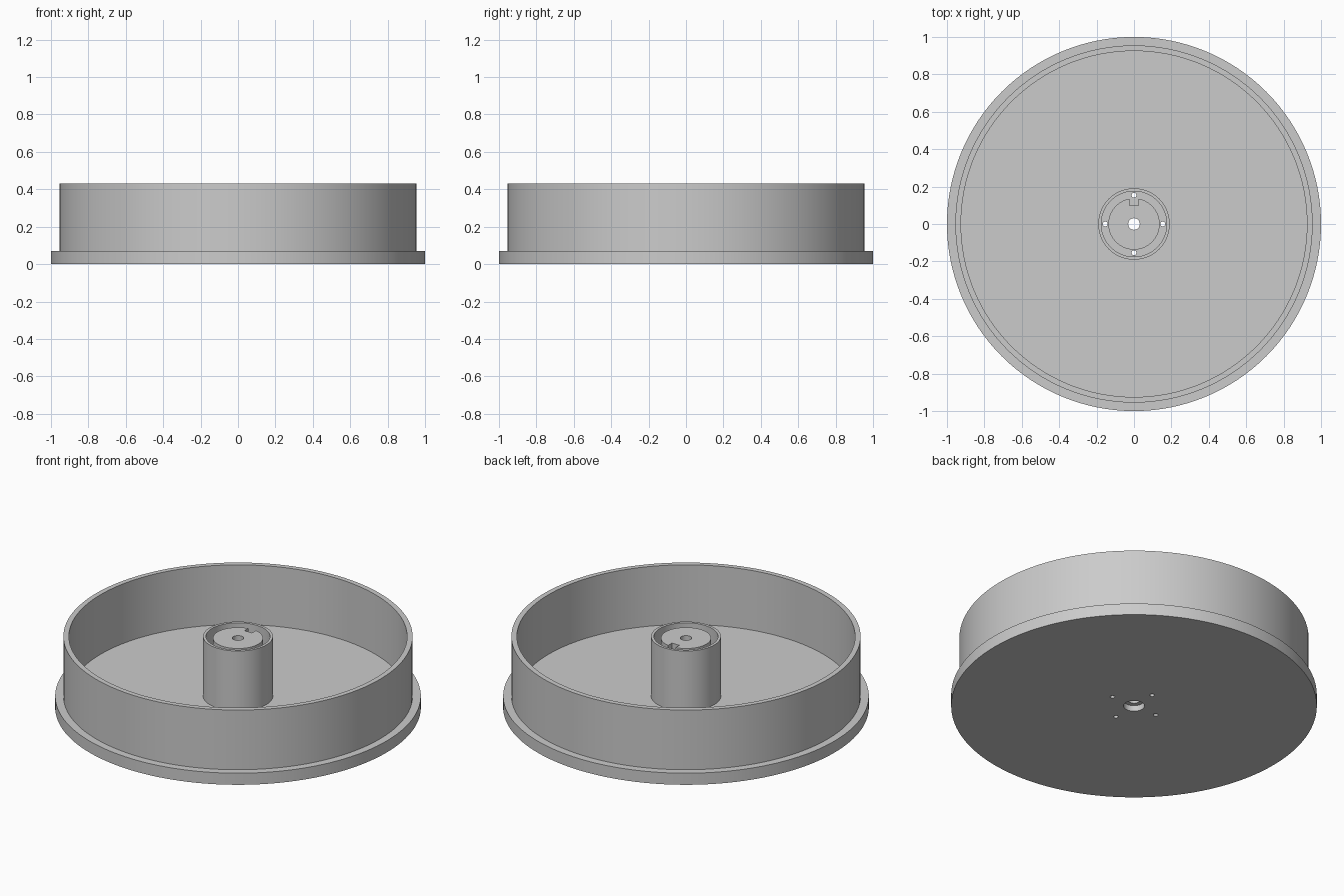
import bpy, bmesh, math
from mathutils import Matrix, Vector

old = bpy.data.objects.get("Cube")
if old:
    bpy.data.objects.remove(old, do_unlink=True)

grey = bpy.data.materials.new("plain grey")
grey.use_nodes = True
COLOUR = (0.6, 0.6, 0.6, 1)
grey.diffuse_color = COLOUR
grey.node_tree.nodes["Principled BSDF"].inputs["Base Color"].default_value = COLOUR


def finish(name, bm):
    bmesh.ops.recalc_face_normals(bm, faces=bm.faces)
    mesh = bpy.data.meshes.new(name)
    bm.to_mesh(mesh)
    bm.free()
    mesh.materials.append(grey)
    obj = bpy.data.objects.new(name, mesh)
    bpy.context.collection.objects.link(obj)
    return obj


def lathe(name, profile, steps=128):
    """Turn a closed (radius, height) outline around z."""
    bm = bmesh.new()
    verts = [bm.verts.new((r, 0, z)) for r, z in profile]
    edges = [bm.edges.new((a, b)) for a, b in zip(verts, verts[1:] + verts[:1])]
    bmesh.ops.spin(bm, geom=verts + edges, cent=(0, 0, 0), axis=(0, 0, 1),
                   angle=math.tau, steps=steps, use_merge=True)
    bmesh.ops.remove_doubles(bm, verts=bm.verts, dist=1e-5)
    return finish(name, bm)


# Sizes
HEIGHT, FLOOR, CORE_TOP = 0.43, 0.07, 0.42
BORE, COUNTERBORE, COUNTERBORE_DEPTH = 0.031, 0.057, 0.035

# Whole turned body: flange, rim wall, floor, hub sleeve, groove and core
drum = lathe("drum_body", [
    (COUNTERBORE, 0), (1, 0), (1, FLOOR),
    (0.955, FLOOR), (0.955, HEIGHT), (0.925, HEIGHT), (0.925, FLOOR),
    (0.191, FLOOR), (0.191, HEIGHT), (0.175, HEIGHT), (0.175, FLOOR),
    (0.137, FLOOR), (0.137, CORE_TOP), (BORE, CORE_TOP),
    (BORE, COUNTERBORE_DEPTH), (COUNTERBORE, COUNTERBORE_DEPTH),
])

# Cutters: four pin holes through the floor of the groove
cut = bmesh.new()
for i in range(4):
    a = i * math.pi / 2
    spot = Matrix.Translation((0.154 * math.cos(a), 0.154 * math.sin(a), FLOOR / 2))
    bmesh.ops.create_cone(cut, cap_ends=True, segments=20, radius1=0.013,
                          radius2=0.013, depth=0.12, matrix=spot)
holes = finish("pin_hole_cutter", cut)

# Cutter: keyway in the back of the core
cut = bmesh.new()
low, high = FLOOR + 0.0005, 0.5
bmesh.ops.create_cube(cut, size=1, matrix=Matrix.Translation((0, 0.126, (low + high) / 2))
                      @ Matrix.Diagonal(Vector((0.05, 0.056, high - low, 1))))
keyway = finish("keyway_cutter", cut)

for cutter in (holes, keyway):
    cutter.hide_render = True
    cutter.hide_set(True)
    mod = drum.modifiers.new(cutter.name, "BOOLEAN")
    mod.operation = "DIFFERENCE"
    mod.solver = "EXACT"
    mod.object = cutter

# Apply the cuts, drop the cutters and smooth the turned faces
bpy.ops.object.select_all(action="DESELECT")
bpy.context.view_layer.objects.active = drum
drum.select_set(True)
for mod in list(drum.modifiers):
    bpy.ops.object.modifier_apply(modifier=mod.name)
for cutter in (holes, keyway):
    bpy.data.objects.remove(cutter, do_unlink=True)
bpy.ops.object.shade_smooth_by_angle(angle=math.radians(30))
